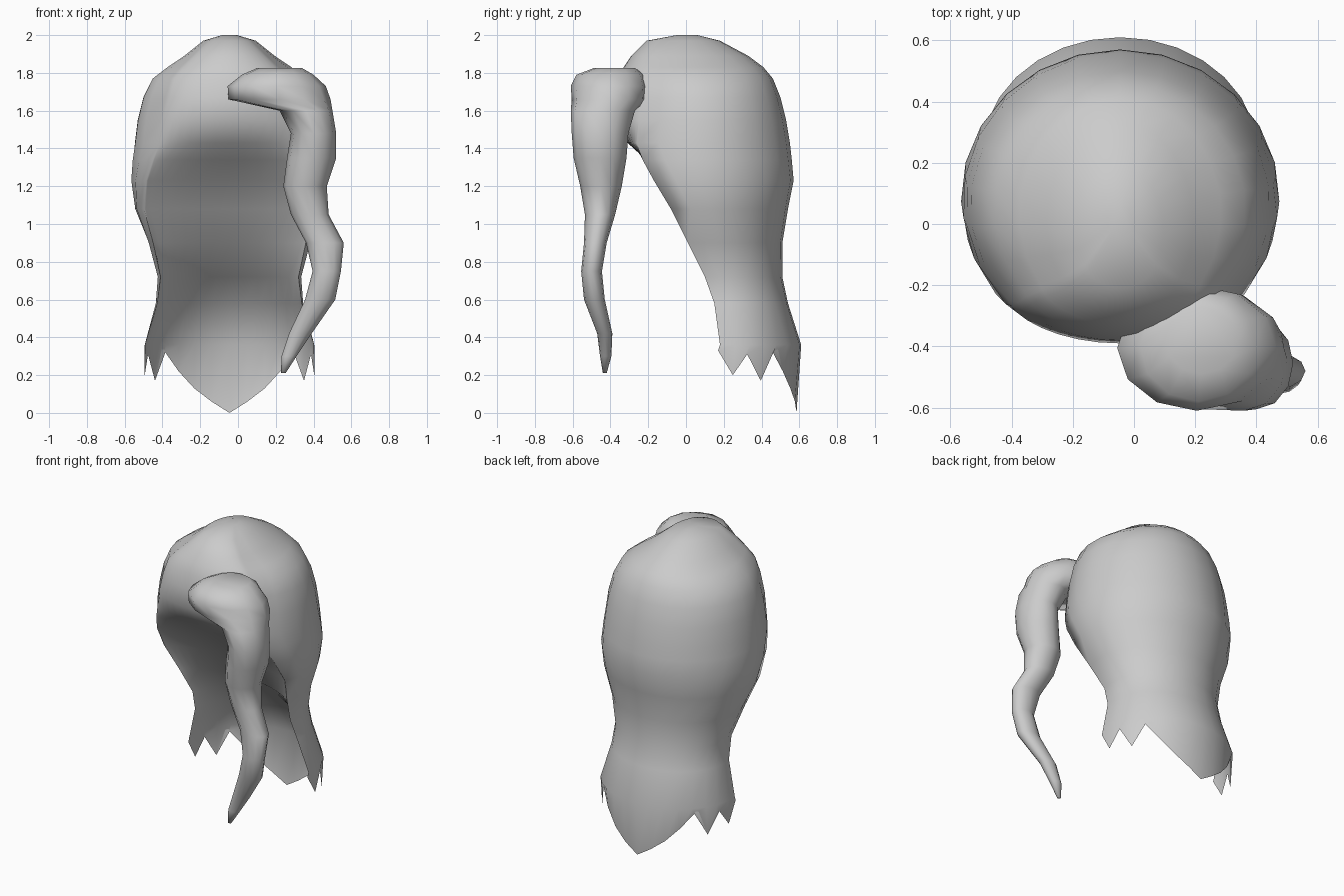
import bpy, bmesh
from math import sin, cos, pi, radians

cube = bpy.data.objects.get("Cube")
if cube:
    bpy.data.objects.remove(cube, do_unlink=True)

grey = bpy.data.materials.new("hair_grey")
grey.use_nodes = True
COLOUR = (0.6, 0.6, 0.6, 1)
grey.diffuse_color = COLOUR
grey.node_tree.nodes["Principled BSDF"].inputs["Base Color"].default_value = COLOUR


def loft(name, rings, cap_start=True, cap_end=False):
    """Skin a stack of closed rings that share one point count."""
    bm = bmesh.new()
    rows = [[bm.verts.new(p) for p in ring] for ring in rings]
    n = len(rows[0])
    for a, b in zip(rows, rows[1:]):
        for i in range(n):
            j = (i + 1) % n
            bm.faces.new((a[i], a[j], b[j], b[i]))
    if cap_start:
        bm.faces.new(rows[0])
    if cap_end:
        bm.faces.new(rows[-1])
    bmesh.ops.remove_doubles(bm, verts=bm.verts, dist=0.0005)
    bmesh.ops.recalc_face_normals(bm, faces=bm.faces)
    mesh = bpy.data.meshes.new(name)
    bm.to_mesh(mesh)
    bm.free()
    mesh.materials.append(grey)
    obj = bpy.data.objects.new(name, mesh)
    bpy.context.collection.objects.link(obj)
    bpy.ops.object.select_all(action="DESELECT")
    obj.select_set(True)
    bpy.context.view_layer.objects.active = obj
    bpy.ops.object.shade_smooth_by_angle(angle=radians(100))
    return obj


# Main hair mass: the outer arc wraps the back, the inner arc hollows the front
HALF = 8
CENTRE_X = -0.045


def hair_ring(z, width, back, edge, inner, thin, sweep, hem=None):
    sweep = radians(sweep)
    radius = (back - edge) / (1 - cos(sweep))
    power = 1.3 if inner < edge else 1.8
    outer, lining = [], []
    for i in range(-HALF, HALF + 1):
        s = i / HALF
        a = s * sweep
        h = hem[abs(i)] if hem else z
        x, y = width * sin(a), back - radius + radius * cos(a)
        lx = width * sin(sweep) * sin(s * pi / 2)
        ly = edge + (inner - edge) * max(cos(s * pi / 2), 0) ** power
        outer.append((CENTRE_X + x, y, h))
        lining.append((CENTRE_X + lx + (x - lx) * thin, ly + (y - ly) * thin, h))
    return outer + lining[-2:0:-1]


# height, half width, back y, side edge y, front centre y, thinness, sweep
PROFILE = [
    (2.00, 0.04, 0.06, -0.02, -0.05, 0, 125),
    (1.97, 0.14, 0.18, -0.13, -0.21, 0, 125),
    (1.89, 0.24, 0.33, -0.18, -0.29, 0, 125),
    (1.83, 0.33, 0.41, -0.20, -0.33, 0, 128),
    (1.77, 0.41, 0.46, -0.22, -0.36, 0, 130),
    (1.67, 0.46, 0.50, -0.24, -0.38, 0, 132),
    (1.55, 0.49, 0.53, -0.25, -0.39, 0, 132),
    (1.43, 0.505, 0.55, -0.26, -0.31, 0, 132),
    (1.34, 0.515, 0.56, -0.23, -0.21, 0, 128),
    (1.23, 0.52, 0.57, -0.17, -0.10, 0, 122),
    (1.08, 0.50, 0.54, -0.08, 0.03, 0, 115),
    (0.90, 0.43, 0.51, 0.01, 0.14, 0, 110),
    (0.72, 0.38, 0.51, 0.10, 0.31, 0.2, 106),
    (0.58, 0.39, 0.54, 0.15, 0.44, 0.5, 102),
    (0.36, 0.45, 0.61, 0.18, 0.57, 0.9, 98),
]
# Ragged hem heights from the middle of the back to the side edge
HEM = [0, 0.06, 0.13, 0.22, 0.32, 0.17, 0.31, 0.20, 0.33]
rings = [hair_ring(*row) for row in PROFILE]
rings.append(hair_ring(0, 0.45, 0.585, 0.17, 0.58, 1, 98, HEM))
loft("hair_mass", rings)

# Curling forelock: height, centre x, centre y, half width, half depth
LOCK = [
    (1.825, 0.22, -0.38, 0.12, 0.11),
    (1.79, 0.21, -0.40, 0.19, 0.18),
    (1.73, 0.205, -0.405, 0.26, 0.205),
    (1.66, 0.22, -0.405, 0.27, 0.20),
    (1.60, 0.36, -0.44, 0.14, 0.17),
    (1.48, 0.40, -0.455, 0.12, 0.15),
    (1.35, 0.39, -0.455, 0.13, 0.14),
    (1.20, 0.355, -0.45, 0.115, 0.11),
    (1.05, 0.38, -0.455, 0.10, 0.08),
    (0.90, 0.46, -0.48, 0.10, 0.06),
    (0.75, 0.47, -0.50, 0.075, 0.055),
    (0.60, 0.435, -0.485, 0.08, 0.055),
    (0.42, 0.33, -0.43, 0.06, 0.04),
    (0.30, 0.27, -0.425, 0.04, 0.03),
    (0.21, 0.24, -0.43, 0.012, 0.01),
]
SIDES = 12
loft("forelock", [
    [(x + rx * cos(2 * pi * k / SIDES), y + ry * sin(2 * pi * k / SIDES), z)
     for k in range(SIDES)]
    for z, x, y, rx, ry in LOCK], cap_end=True)
